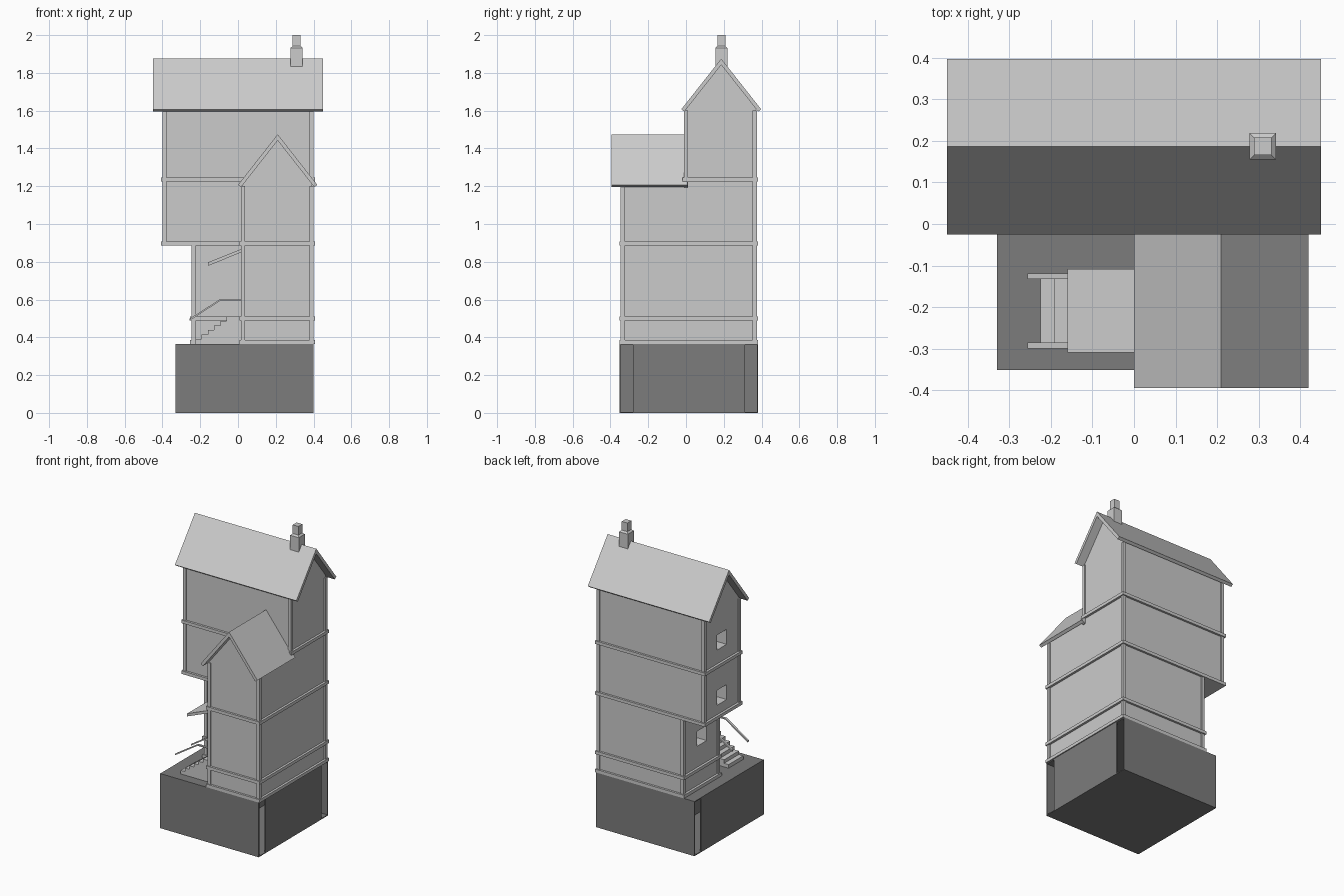
import bpy, bmesh
from mathutils import Vector

if "Cube" in bpy.data.objects:
    bpy.data.objects.remove(bpy.data.objects["Cube"])


def material(name, v):
    m = bpy.data.materials.new(name)
    m.diffuse_color = (v, v, v, 1)
    m.use_nodes = True
    m.node_tree.nodes["Principled BSDF"].inputs["Base Color"].default_value = m.diffuse_color
    return m


LIGHT = material("light_grey", 0.6)
DARK = material("dark_grey", 0.2)


def finish(bm, name, mat):
    bmesh.ops.recalc_face_normals(bm, faces=bm.faces[:])
    me = bpy.data.meshes.new(name)
    bm.to_mesh(me)
    bm.free()
    me.materials.append(mat)
    ob = bpy.data.objects.new(name, me)
    bpy.context.collection.objects.link(ob)
    return ob


def prism(name, pts, axis, a, b, mat=LIGHT):
    """Extrude a 2D outline (xz or yz) along axis 'y' or 'x' from a to b."""
    bm = bmesh.new()
    place = (lambda p, t: (t, p[0], p[1])) if axis == 'x' else (lambda p, t: (p[0], t, p[1]))
    f = bm.faces.new([bm.verts.new(place(p, a)) for p in pts])
    ext = bmesh.ops.extrude_face_region(bm, geom=[f])
    shift = Vector((b - a, 0, 0)) if axis == 'x' else Vector((0, b - a, 0))
    bmesh.ops.translate(bm, vec=shift, verts=[v for v in ext['geom'] if isinstance(v, bmesh.types.BMVert)])
    return finish(bm, name, mat)


def box(name, x0, x1, y0, y1, z0, z1, mat=LIGHT):
    return prism(name, [(x0, z0), (x1, z0), (x1, z1), (x0, z1)], 'y', y0, y1, mat)


def gable_walls(name, lo, hi, z0, eave, apex, axis, a, b):
    mid = (lo + hi) / 2
    return prism(name, [(lo, z0), (hi, z0), (hi, eave), (mid, apex), (lo, eave)], axis, a, b)


def gable_roof(name, lo, hi, eave, ridge, axis, a, b):
    mid = (lo + hi) / 2
    return prism(name, [(lo, eave), (mid, ridge), (hi, eave), (hi - .016, eave - .012),
                        (mid, ridge - .033), (lo + .016, eave - .012)], axis, a, b)


def cut(target, cutter):
    mod = target.modifiers.new("cut", 'BOOLEAN')
    mod.operation = 'DIFFERENCE'
    mod.solver = 'EXACT'
    mod.object = cutter
    bpy.context.view_layer.objects.active = target
    bpy.ops.object.modifier_apply(modifier=mod.name)
    bpy.data.objects.remove(cutter)


# hollow base, with open slots beside its corners
X0, X1, Y0, Y1, T, G = -.33, .40, -.352, .382, .006, .366
box("base_floor", X0, X1, Y0, Y1, 0, T, DARK)
box("base_top", X0, X1, Y0, Y1, G - T, G, DARK)
box("base_front", X0, X1, Y0, Y0 + T, 0, G, DARK)
box("base_back", X0, X1, Y1 - T, Y1, 0, G, DARK)
box("base_right", X1 - T, X1, -.28, .313, 0, G, DARK)
box("base_left", X0, X0 + T, Y0, .313, 0, G, DARK)
box("base_partition", 0, T, Y0, Y1, 0, G, DARK)

# main tower: narrow lower storey, overhanging gabled upper storeys
lower = box("tower_lower", -.237, .392, -.003, .368, G, .90)
upper = gable_walls("tower_upper", -.003, .368, .886, 1.612, 1.855, 'x', -.392, .392)

# window recesses in the left walls
for wall, x, y, z in ((upper, -.392, .18, 1.39), (upper, -.392, .18, 1.02), (lower, -.237, .17, .70)):
    cut(wall, box("window_cutter", x - .05, x + .10, y - .05, y + .05, z - .05, z + .05))

# front wing
gable_walls("wing_walls", .023, .392, G, 1.21, 1.45, 'y', -.338, .05)

# roofs
gable_roof("main_roof", -.025, .398, 1.607, 1.875, 'x', -.45, .45)
gable_roof("wing_roof", 0, .42, 1.207, 1.475, 'y', -.395, .008)

# corner posts: outer corner, inward direction, height range
P = .022
for x, y, sx, sy, z0, z1 in (
        (-.40, -.011, 1, 1, .886, 1.60), (-.40, .375, 1, -1, .886, 1.60),
        (.40, -.011, -1, 1, 1.19, 1.60), (.40, .375, -1, -1, G, 1.60),
        (-.245, -.011, 1, 1, G, .886), (-.245, .375, 1, -1, G, .886),
        (.015, -.346, 1, 1, G, 1.20), (.40, -.346, -1, 1, G, 1.20)):
    xs, ys = sorted((x, x + sx * P)), sorted((y, y + sy * P))
    box("corner_post", *xs, *ys, z0, z1)

# storey bands around tower and wing
for z, left in ((1.226, -.408), (.886, -.408), (.488, -.253), (.366, -.253)):
    box("tower_band", left, .407, -.018, .382, z, z + .021)
    if z < 1:
        box("wing_band", .008, .407, -.352, .0, z, z + .021)

# entrance steps and landing
N = 6
outline = [(.03, G), (-.225, G)]
for i in range(N):
    x, z = -.225 + .033 * i, G + .024 * (i + 1)
    outline += [(x, z), (x + .033, z)] if i < N - 1 else [(x, z), (.03, z)]
prism("entrance_steps", outline, 'y', -.285, -.13)

# handrails
for y in (-.30, -.133):
    prism("handrail", [(-.257, .488), (-.09, .596), (.03, .596), (.03, .604), (-.092, .604), (-.257, .498)],
          'y', y, y + .014)

# sloping porch canopy
prism("porch_canopy", [(-.16, .778), (.03, .855), (.03, .873), (-.16, .797)], 'y', -.31, -.108)

# chimney: stack, tapered shoulder and pot, as stacked square sections
bm = bmesh.new()
rings = []
for h, z in ((.032, 1.80), (.032, 1.932), (.021, 1.942), (.021, 2.0)):
    rings.append([bm.verts.new((.31 + sx * h, .187 + sy * h, z))
                  for sx, sy in ((-1, -1), (1, -1), (1, 1), (-1, 1))])
for a, b in zip(rings, rings[1:]):
    for i in range(4):
        j = (i + 1) % 4
        bm.faces.new((a[i], a[j], b[j], b[i]))
bm.faces.new(rings[0])
bm.faces.new(rings[-1])
finish(bm, "chimney", LIGHT)
